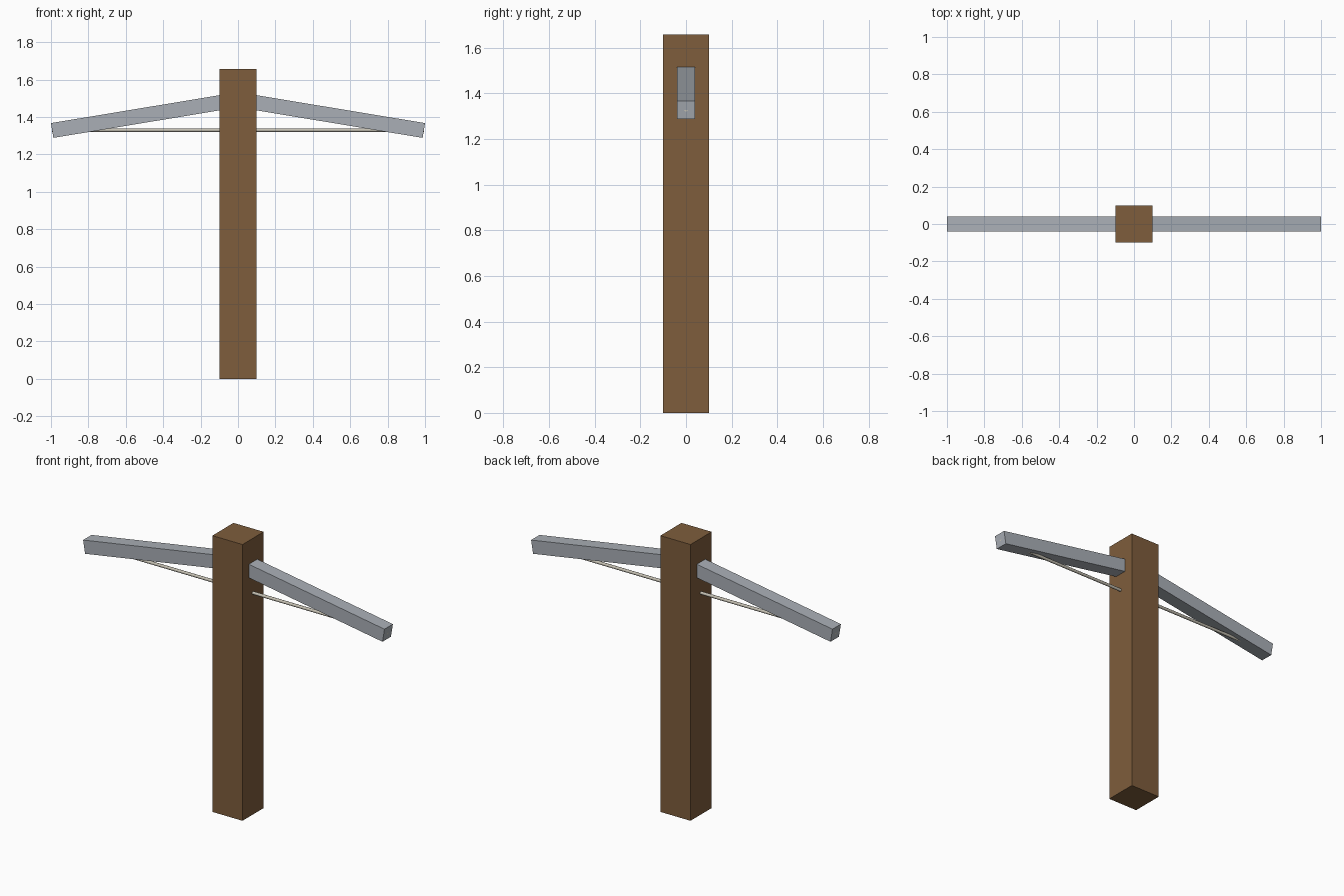
import bpy
from math import radians, cos, sin, pi
from mathutils import Vector

if "Cube" in bpy.data.objects:
    bpy.data.objects.remove(bpy.data.objects["Cube"])

def material(name, rgb):
    m = bpy.data.materials.new(name)
    m.diffuse_color = (*rgb, 1)
    m.use_nodes = True
    m.node_tree.nodes["Principled BSDF"].inputs["Base Color"].default_value = m.diffuse_color
    return m

wood = material("wood", (0.21, 0.11, 0.045))
metal = material("grey_metal", (0.40, 0.43, 0.47))
pale = material("pale_rod", (0.55, 0.52, 0.44))

def box(name, size, loc, mat, tilt=0):
    bpy.ops.mesh.primitive_cube_add(size=1, location=loc, rotation=(0, tilt, 0))
    ob = bpy.context.object
    ob.name = name
    ob.scale = size
    bpy.ops.object.transform_apply(location=False, rotation=False, scale=True)
    ob.data.materials.append(mat)
    return ob

# Square timber post
box("post", (0.2, 0.2, 1.657), (0, 0, 1.657 / 2), wood)

# Two drooping arms, meeting inside the post
ANGLE = radians(9.4)
LENGTH = 1.0
tip = Vector((0.9935, 0, 1.3275))
for side, name in ((1, "right_arm"), (-1, "left_arm")):
    mid = tip + Vector((-cos(ANGLE), 0, sin(ANGLE))) * LENGTH / 2
    box(name, (LENGTH, 0.08, 0.08), (side * mid.x, 0, mid.z), metal, side * ANGLE)

# Thin tie rod through the post and both arm tips
bpy.ops.mesh.primitive_cylinder_add(vertices=12, radius=0.009, depth=1.987,
                                    location=(0, 0, 1.329), rotation=(0, pi / 2, 0))
rod = bpy.context.object
rod.name = "tie_rod"
rod.data.materials.append(pale)
bpy.ops.object.shade_smooth_by_angle()
